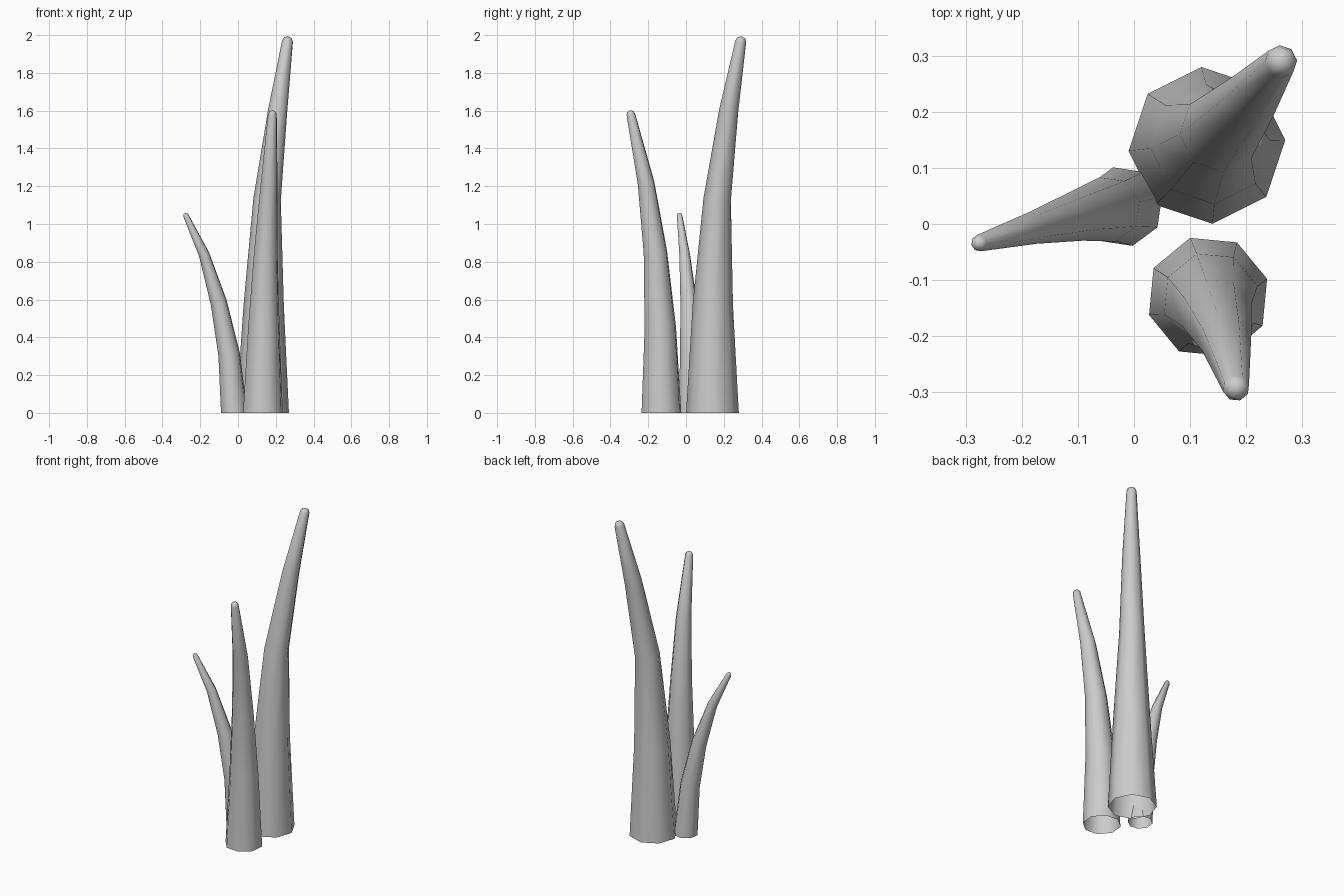
import bpy, bmesh, math
from mathutils import Vector

if "Cube" in bpy.data.objects:
    bpy.data.objects.remove(bpy.data.objects["Cube"])

SIDES = 8


def blade(name, rings, turn):
    """Tapered octagonal tube along a bent path: open base, rounded tip."""
    pts = [Vector(r[:3]) for r in rings]
    radii = [r[3] for r in rings]
    # rounded tip: one smaller ring, then a pole
    end_dir = (pts[-1] - pts[-2]).normalized()
    tip_r = radii[-1]
    pts.append(pts[-1] + end_dir * tip_r * 0.65)
    radii.append(tip_r * 0.72)

    bm = bmesh.new()
    loops = []
    for i, (p, r) in enumerate(zip(pts, radii)):
        if i == 0:
            d = Vector((0, 0, 1))          # base sits flat on the ground
        elif i >= len(pts) - 2:
            d = end_dir
        else:
            d = ((pts[i] - pts[i - 1]).normalized()
                 + (pts[i + 1] - pts[i]).normalized()).normalized()
        q = Vector((0, 0, 1)).rotation_difference(d)
        loop = []
        for k in range(SIDES):
            a = math.radians(turn) + k * math.tau / SIDES
            loop.append(bm.verts.new(p + q @ Vector((r * math.cos(a), r * math.sin(a), 0))))
        loops.append(loop)
    pole = bm.verts.new(pts[-1] + end_dir * tip_r * 0.3)

    for lo, hi in zip(loops, loops[1:]):
        for k in range(SIDES):
            n = (k + 1) % SIDES
            bm.faces.new((lo[k], lo[n], hi[n], hi[k]))
    for k in range(SIDES):
        bm.faces.new((loops[-1][k], loops[-1][(k + 1) % SIDES], pole))
    for f in bm.faces:
        f.smooth = True
    mesh = bpy.data.meshes.new(name)
    bm.to_mesh(mesh)
    bm.free()
    ob = bpy.data.objects.new(name, mesh)
    bpy.context.collection.objects.link(ob)
    return ob


# path points as x, y, z, radius
blade("tall_blade", [(0.13, 0.14, 0, 0.14), (0.136, 0.142, 0.57, 0.107),
                     (0.154, 0.165, 1.13, 0.073), (0.21, 0.226, 1.6, 0.051),
                     (0.262, 0.29, 1.967, 0.029)], 4)
blade("middle_blade", [(0.132, -0.13, 0, 0.11), (0.137, -0.136, 0.45, 0.087),
                       (0.147, -0.162, 0.85, 0.065), (0.165, -0.212, 1.22, 0.046),
                       (0.182, -0.292, 1.58, 0.024)], 17)
blade("short_blade", [(-0.02, 0.031, 0, 0.072), (-0.047, 0.026, 0.31, 0.059),
                      (-0.102, 0.014, 0.585, 0.045), (-0.18, -0.007, 0.84, 0.029),
                      (-0.276, -0.034, 1.045, 0.015)], 14)
